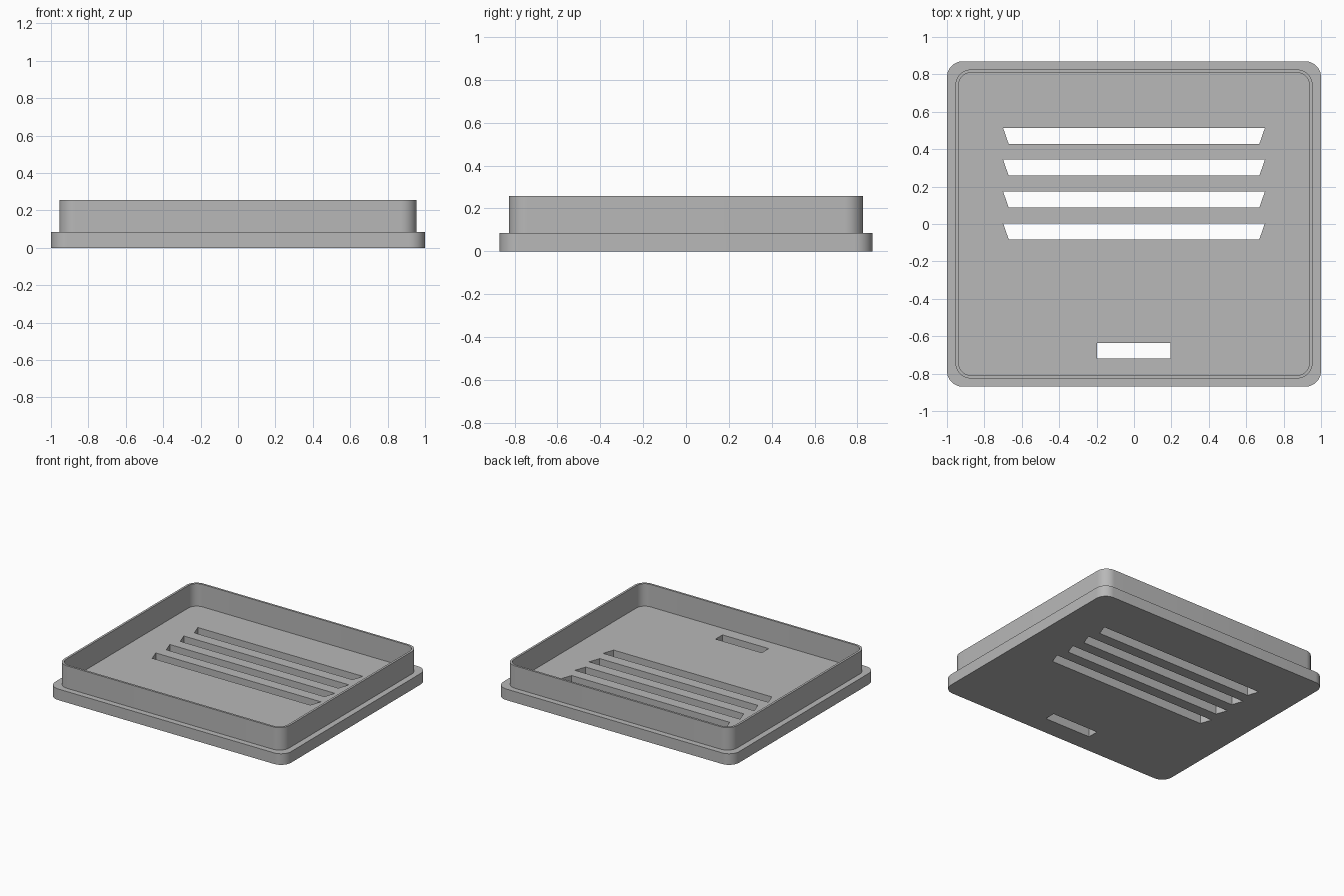
import bpy
import bmesh
import math

# Remove the default cube
cube = bpy.data.objects.get("Cube")
if cube:
    bpy.data.objects.remove(cube, do_unlink=True)

grey = bpy.data.materials.new("mid_grey")
grey.use_nodes = True
colour = (0.48, 0.48, 0.48, 1)
grey.diffuse_color = colour
grey.node_tree.nodes["Principled BSDF"].inputs["Base Color"].default_value = colour


def make_object(name, bm):
    bmesh.ops.recalc_face_normals(bm, faces=bm.faces)
    mesh = bpy.data.meshes.new(name)
    bm.to_mesh(mesh)
    bm.free()
    mesh.materials.append(grey)
    obj = bpy.data.objects.new(name, mesh)
    bpy.context.collection.objects.link(obj)
    return obj


def rounded_ring(bm, hx, hy, radius, z, steps=10):
    """Rounded rectangle outline at height z."""
    ring = []
    for corner, (sx, sy) in enumerate([(1, 1), (-1, 1), (-1, -1), (1, -1)]):
        for i in range(steps + 1):
            a = math.pi / 2 * (corner + i / steps)
            ring.append(bm.verts.new((sx * (hx - radius) + radius * math.cos(a),
                                      sy * (hy - radius) + radius * math.sin(a), z)))
    return ring


def add_prism(bm, outline, z0, z1):
    """Closed vertical prism from an xy outline."""
    low = [bm.verts.new((x, y, z0)) for x, y in outline]
    high = [bm.verts.new((x, y, z1)) for x, y in outline]
    bm.faces.new(low[::-1])
    bm.faces.new(high)
    bridge(bm, low, high)


def bridge(bm, a, b):
    n = len(a)
    for i in range(n):
        j = (i + 1) % n
        bm.faces.new((a[i], a[j], b[j], b[i]))


# Lid: flanged base plate with a thin raised wall
BASE, TOP = 0.085, 0.257
flange = (1.0, 0.87, 0.085)
wall_outer = (0.955, 0.826, 0.085)
wall_inner = (0.938, 0.81, 0.07)
bm = bmesh.new()
rings = [rounded_ring(bm, *shape, z) for shape, z in (
    (flange, 0), (flange, BASE), (wall_outer, BASE),
    (wall_outer, TOP), (wall_inner, TOP), (wall_inner, BASE))]
for lower, upper in zip(rings, rings[1:]):
    bridge(bm, lower, upper)
bm.faces.new(rings[0][::-1])
bm.faces.new(rings[-1])
lid = make_object("vented_lid", bm)

# Cutter: four tapered vents and one small rectangular opening
bm = bmesh.new()
for k in range(4):
    y = 0.514 - 0.17 * k
    add_prism(bm, [(-0.67, y - 0.086), (0.67, y - 0.086), (0.7, y), (-0.7, y)], -0.1, 0.2)
add_prism(bm, [(-0.197, -0.72), (0.195, -0.72), (0.195, -0.636), (-0.197, -0.636)], -0.1, 0.2)
cutter = make_object("slot_cutter", bm)
cutter.hide_render = True

# Cut the openings, then discard the cutter
cut = lid.modifiers.new("slots", "BOOLEAN")
cut.operation = "DIFFERENCE"
cut.solver = "EXACT"
cut.object = cutter
for obj in bpy.context.selected_objects:
    obj.select_set(False)
bpy.context.view_layer.objects.active = lid
lid.select_set(True)
bpy.ops.object.modifier_apply(modifier=cut.name)
bpy.data.objects.remove(cutter, do_unlink=True)

# Smooth rounded corners, crisp edges elsewhere
bpy.ops.object.shade_smooth_by_angle(angle=math.radians(30))
